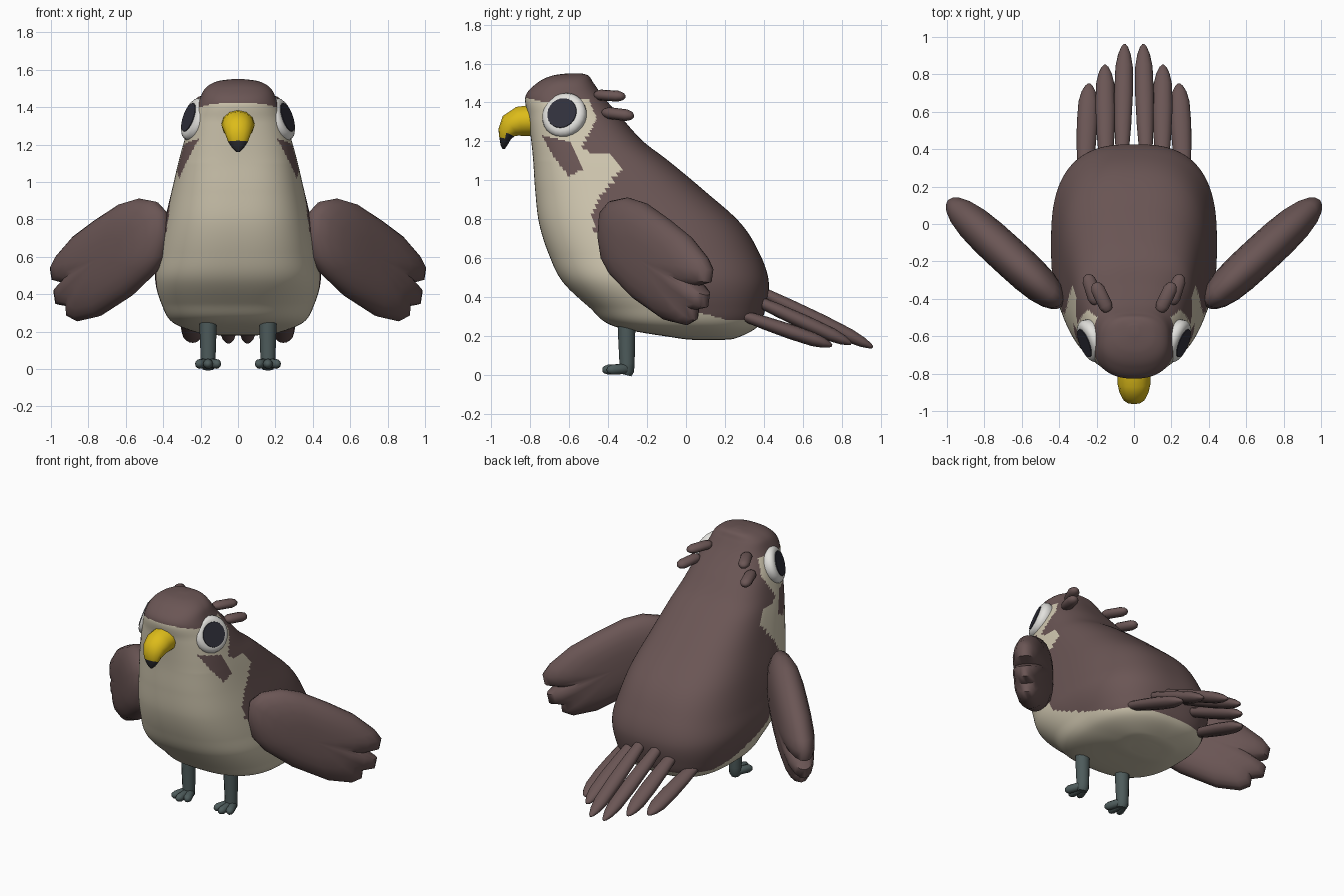
import bpy, bmesh, math
from mathutils import Vector

cube = bpy.data.objects.get("Cube")
if cube:
    bpy.data.objects.remove(cube, do_unlink=True)


def material(name, r, g, b):
    mat = bpy.data.materials.new(name)
    mat.use_nodes = True
    mat.diffuse_color = (r, g, b, 1)
    mat.node_tree.nodes["Principled BSDF"].inputs["Base Color"].default_value = (r, g, b, 1)
    return mat


BROWN = material("feather_brown", .145, .092, .09)
CREAM = material("breast_cream", .64, .58, .44)
WHITE = material("eye_white", .76, .75, .72)
DARK = material("pupil_dark", .03, .03, .045)
YELLOW = material("beak_yellow", .72, .5, .01)
TIP = material("beak_tip_dark", .025, .025, .03)
GREY = material("leg_grey", .075, .105, .105)
parts = []


def build(name, rings, mats, rule=None):
    """Skin a list of closed rings, cap both ends, colour faces by a rule."""
    bm = bmesh.new()
    loops = [[bm.verts.new(p) for p in ring] for ring in rings]
    count = len(loops[0])
    for a, b in zip(loops, loops[1:]):
        for i in range(count):
            j = (i + 1) % count
            bm.faces.new((a[i], a[j], b[j], b[i]))
    bm.faces.new(loops[0])
    bm.faces.new(loops[-1])
    bmesh.ops.recalc_face_normals(bm, faces=bm.faces)
    if rule:
        for face in bm.faces:
            face.material_index = rule(face.calc_center_median())
    mesh = bpy.data.meshes.new(name)
    bm.to_mesh(mesh)
    bm.free()
    for mat in mats:
        mesh.materials.append(mat)
    obj = bpy.data.objects.new(name, mesh)
    bpy.context.collection.objects.link(obj)
    parts.append(obj)


def tube(name, path, radii, mats, rule=None, sides=12):
    """Sweep an ellipse (width, height) along a path."""
    path = [Vector(p) for p in path]
    rings = []
    for i, (p, (w, h)) in enumerate(zip(path, radii)):
        t = (path[min(i + 1, len(path) - 1)] - path[max(i - 1, 0)]).normalized()
        ref = Vector((0, 0, 1)) if abs(t.x) > .8 else Vector((1, 0, 0))
        side = (ref - t * ref.dot(t)).normalized()
        up = t.cross(side)
        angles = [math.tau * k / sides for k in range(sides)]
        rings.append([p + side * w * math.cos(a) + up * h * math.sin(a) for a in angles])
    build(name, rings, mats, rule)


FEATHER = ((0, .4), (.12, .7), (.35, .9), (.6, 1), (.82, .93), (.92, .68), (.98, .36), (1, .14))
CAPSULE = ((0, .35), (.06, .7), (.2, 1), (.78, 1), (.93, .72), (1, .3))


def plume(name, root, tip, width, height, shape, mat):
    root, tip = Vector(root), Vector(tip)
    tube(name, [root.lerp(tip, f) for f, s in shape],
         [(width * s, height * s) for f, s in shape], [mat])


def inside(y, z, poly):
    hit = False
    for (ya, za), (yb, zb) in zip(poly, poly[1:] + poly[:1]):
        if (za > z) != (zb > z) and y < (yb - ya) * (z - za) / (zb - za) + ya:
            hit = not hit
    return hit


def smooth_rows(rows, steps):
    """Smooth interpolation through every row of a profile table."""
    out = []
    last = len(rows) - 1
    for i in range(last):
        quad = [rows[max(0, min(last, i + k))] for k in (-1, 0, 1, 2)]
        for k in range(steps):
            t = k / steps
            out.append([b + t / 2 * (c - a + t * (2 * a - 5 * b + 4 * c - d + t * (3 * (b - c) + d - a)))
                        for a, b, c, d in zip(*quad)])
    return out + [rows[-1]]


# Body and head: height, front y, back y, half width
PROFILE = [
    (.18, .05, .18, .08), (.19, -.05, .26, .2), (.25, -.37, .37, .35),
    (.35, -.5, .41, .41), (.48, -.635, .425, .443), (.62, -.705, .38, .425),
    (.78, -.755, .28, .395), (.95, -.775, .09, .355), (1.1, -.785, -.09, .32),
    (1.2, -.795, -.22, .293), (1.32, -.81, -.33, .257), (1.43, -.825, -.425, .21),
    (1.5, -.765, -.475, .176), (1.537, -.69, -.5, .115), (1.55, -.6, -.54, .03)]
# Brown cap, back and cheek stripe, as side outlines
BACK = [(-.9, 1.44), (-.72, 1.4), (-.5, 1.42), (-.46, 1.32), (-.53, 1.17), (-.5, 1.14),
        (-.4, 1.14), (-.33, 1.06), (-.44, .92), (-.48, .82), (-.47, .74), (-.38, .62),
        (-.25, .45), (0, .34), (.2, .285), (.6, .26), (.6, 1.8), (-.9, 1.8)]
STRIPE = [(-.74, 1.23), (-.6, 1.2), (-.53, 1.06), (-.6, 1.02), (-.68, 1.12)]


def body_ring(z, front, back, width, sides=144):
    ring = []
    front_square = 2.7 - .35 * min(1, max(0, (z - 1.1) / .25))
    for k in range(sides):
        a = math.tau * k / sides
        c, s = math.cos(a), math.sin(a)
        power = 2 / (2.7 if s > 0 else front_square)
        x = math.copysign(abs(c) ** power, c) * width
        y = math.copysign(abs(s) ** power, s) * (back - front) / 2
        ring.append((x, y + (front + back) / 2, z))
    return ring


build("body", [body_ring(*row) for row in smooth_rows(PROFILE, 14)], [CREAM, BROWN],
      lambda p: int(inside(p.y, p.z, BACK) or inside(p.y, p.z, STRIPE)))

# Hooked beak
tube("beak", [(0, -.78, 1.308), (0, -.855, 1.302), (0, -.9, 1.28), (0, -.923, 1.245),
              (0, -.93, 1.215), (0, -.936, 1.18), (0, -.937, 1.16)],
     [(.09, .08), (.088, .077), (.078, .065), (.064, .045), (.053, .03), (.03, .017), (.008, .005)],
     [YELLOW, TIP], lambda p: int(p.z < 1.23 and p.y < -.89))

# Wing outline seen from the front, ending in three feather lobes
WING = [(.38, .72), (.39, .84), (.44, .895), (.53, .912), (.62, .885), (.75, .8), (.87, .71),
        (.965, .6), (.995, .54), (.985, .475), (.93, .46), (.975, .41), (.965, .345), (.91, .335),
        (.905, .28), (.86, .255), (.75, .28), (.58, .39), (.45, .515), (.4, .6)]


def wing_ring(sign, scale, offset):
    ring = []
    for px, pz in WING:
        x, z = .66 + (px - .66) * scale, .6 + (pz - .6) * scale
        y = -.42 + (x - .4) * .92
        ring.append((sign * (x + .68 * offset), y - .73 * offset, z))
    return ring


for sign, label in ((1, "left"), (-1, "right")):
    # Puffed wing
    levels = (.1, .35, .6, .8, .92, .98)
    depth = [.105 * math.sqrt(1 - s ** 3.3) for s in levels]
    rings = [wing_ring(sign, s, d) for s, d in zip(levels, depth)]
    rings.append(wing_ring(sign, 1, 0))
    rings += [wing_ring(sign, s, -d) for s, d in reversed(list(zip(levels, depth)))]
    build(label + "_wing", rings, [BROWN])

    # Eye rim and pupil, facing outward
    base = Vector((sign * .234, -.626, 1.335))
    normal = Vector((sign * .88, -.34, .31)).normalized()
    rim = ((-.05, .105), (-.02, .116), (.002, .119), (.02, .111), (.03, .097), (.033, .082))
    tube(label + "_eye_rim", [base + normal * d for d, r in rim],
         [(r, r) for d, r in rim], [WHITE], sides=24)
    tube(label + "_pupil", [base + normal * d for d in (.03, .037)],
         [(.081, .081), (.079, .079)], [DARK], sides=24)

    # Head tufts
    plume(label + "_upper_tuft", (sign * .135, -.47, 1.44), (sign * .21, -.315, 1.43),
          .037, .028, CAPSULE, BROWN)
    plume(label + "_lower_tuft", (sign * .2, -.43, 1.35), (sign * .25, -.27, 1.33),
          .037, .03, CAPSULE, BROWN)

    # Tail feathers
    plume(label + "_inner_tail_feather", (sign * .065, .3, .47), (sign * .05, .96, .142),
          .05, .038, FEATHER, BROWN)
    plume(label + "_middle_tail_feather", (sign * .15, .28, .42), (sign * .155, .85, .16),
          .053, .038, FEATHER, BROWN)
    plume(label + "_outer_tail_feather", (sign * .265, .22, .33), (sign * .24, .75, .15),
          .056, .038, FEATHER, BROWN)

    # Leg and toes
    x = sign * .16
    tube(label + "_leg", [(x, -.305, .32), (x, -.305, .2), (x, -.303, .06), (x, -.305, .02), (x, -.31, 0)],
         [(.046, .046), (.045, .044), (.04, .039), (.04, .038), (.03, .03)], [GREY])
    for toe, spread in (("inner", -.055), ("middle", 0), ("outer", .055)):
        reach = -.43 if spread == 0 else -.405
        plume(label + "_" + toe + "_toe", (x + sign * spread * .2, -.29, .032),
              (x + sign * spread, reach, .026), .026, .026, CAPSULE, GREY)

# Soft shading with crisp creases
bpy.ops.object.select_all(action="DESELECT")
for obj in parts:
    obj.select_set(True)
bpy.context.view_layer.objects.active = parts[0]
bpy.ops.object.shade_smooth_by_angle(angle=math.radians(55))
